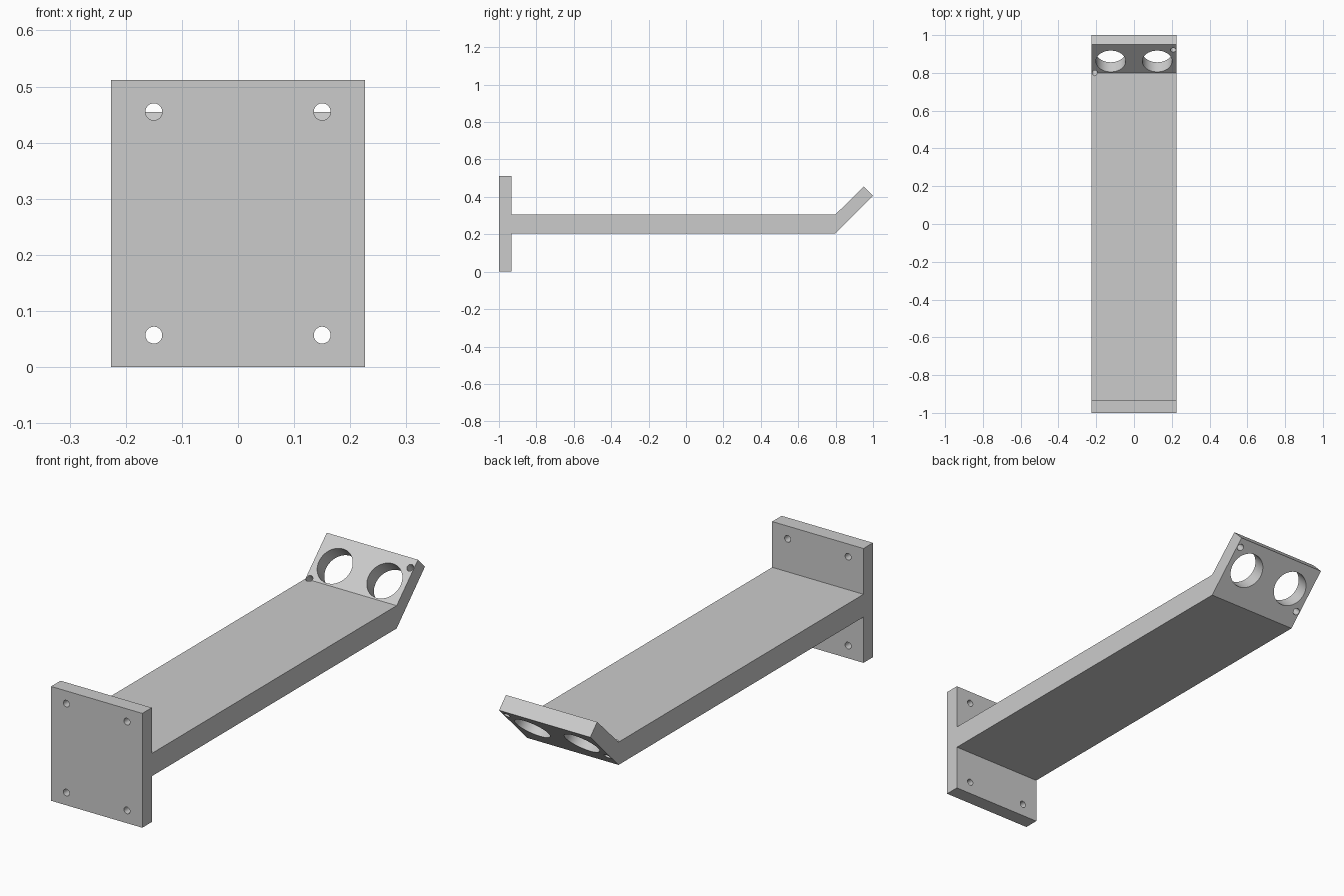
import bpy
import bmesh
from math import radians
from mathutils import Matrix, Vector

cube = bpy.data.objects.get("Cube")
if cube:
    bpy.data.objects.remove(cube, do_unlink=True)

HALF_WIDTH = 0.226
HOLE_R = 0.015

grey = bpy.data.materials.new("light grey")
grey.use_nodes = True
colour = (0.6, 0.6, 0.6, 1)
grey.diffuse_color = colour
grey.node_tree.nodes["Principled BSDF"].inputs["Base Color"].default_value = colour


def add_object(name, bm):
    bmesh.ops.recalc_face_normals(bm, faces=bm.faces)
    mesh = bpy.data.meshes.new(name)
    bm.to_mesh(mesh)
    bm.free()
    mesh.materials.append(grey)
    obj = bpy.data.objects.new(name, mesh)
    bpy.context.collection.objects.link(obj)
    return obj


# Side profile (y, z): mounting plate, long arm and tilted sensor plate in one piece
profile = [(-1, 0), (-0.933, 0), (-0.933, 0.205), (0.8, 0.205), (1, 0.405),
           (0.951, 0.455), (0.8, 0.307), (-0.933, 0.307), (-0.933, 0.512), (-1, 0.512)]
bm = bmesh.new()
side = bm.faces.new([bm.verts.new((-HALF_WIDTH, y, z)) for y, z in profile])
extruded = bmesh.ops.extrude_face_region(bm, geom=[side])["geom"]
bmesh.ops.translate(bm, vec=(2 * HALF_WIDTH, 0, 0),
                    verts=[v for v in extruded if isinstance(v, bmesh.types.BMVert)])
bracket = add_object("wall_bracket", bm)


# Round cutters, turned about x so their axis crosses the plate they drill
cutters = bmesh.new()


def drill(centre, radius, tilt):
    bmesh.ops.create_cone(
        cutters, cap_ends=True, segments=48, radius1=radius, radius2=radius, depth=0.2,
        matrix=Matrix.Translation(Vector(centre)) @ Matrix.Rotation(radians(tilt), 4, "X"))


# Four screw holes in the mounting plate
for x in (-0.15, 0.15):
    for z in (0.057, 0.455):
        drill((x, -0.966, z), HOLE_R, 90)

# Two large round openings in the tilted plate
for x in (-0.123, 0.123):
    drill((x, 0.861, 0.368), 0.079, 45)

# Two small screw holes at opposite corners of the tilted plate
drill((-0.208, 0.803, 0.31), HOLE_R, 45)
drill((0.208, 0.92, 0.427), HOLE_R, 45)

cutter = add_object("hole_cutters", cutters)
cutter.hide_render = True

# Cut the holes, then shade their walls smooth with sharp rims
cut = bracket.modifiers.new("holes", "BOOLEAN")
cut.operation = "DIFFERENCE"
cut.solver = "EXACT"
cut.object = cutter
bpy.ops.object.select_all(action="DESELECT")
bracket.select_set(True)
bpy.context.view_layer.objects.active = bracket
bpy.ops.object.modifier_apply(modifier=cut.name)
bpy.data.objects.remove(cutter, do_unlink=True)
bpy.ops.object.shade_smooth_by_angle(angle=radians(30))
